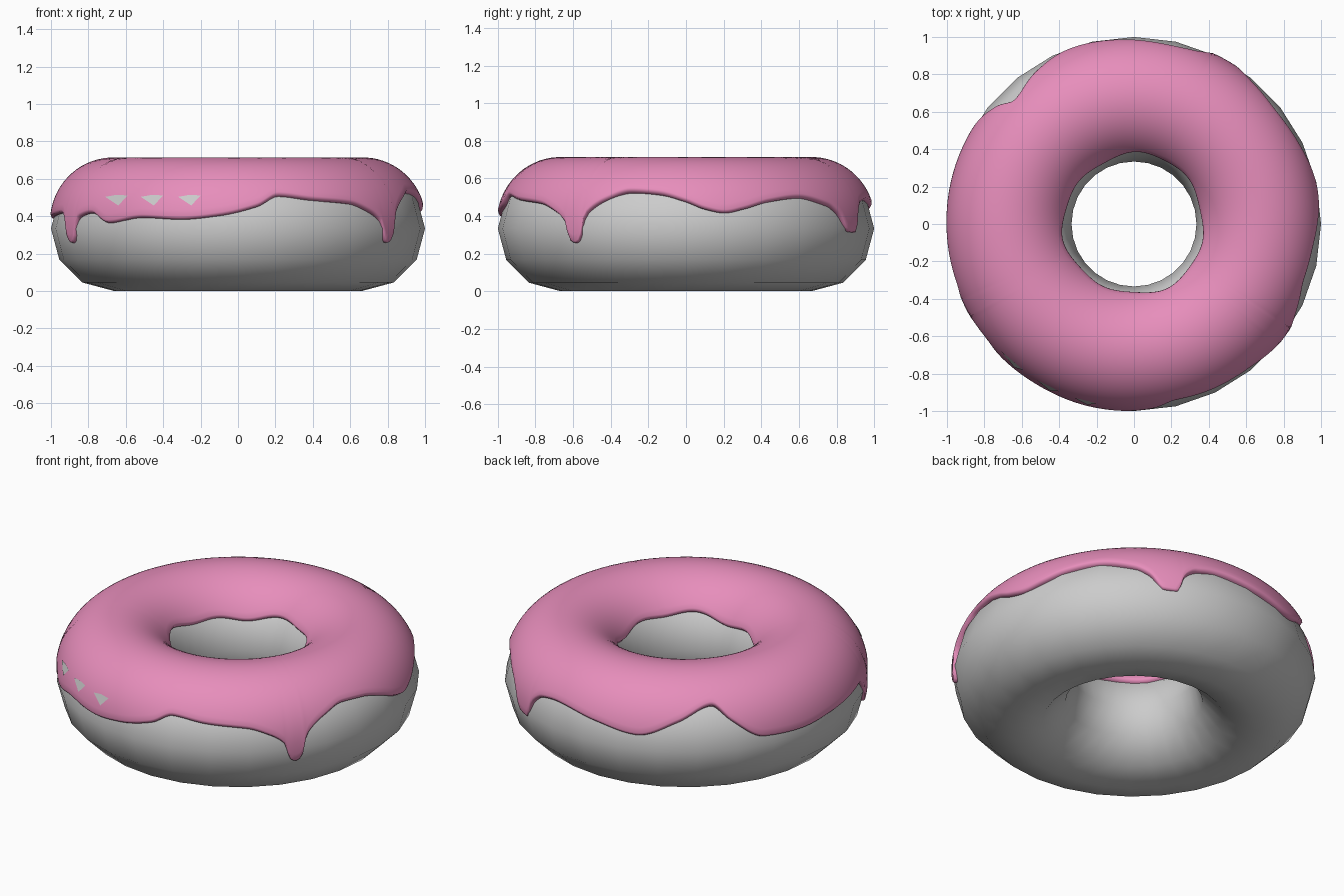
import bpy, bmesh, math
from math import sin, cos, asin, radians, pi

if "Cube" in bpy.data.objects:
    bpy.data.objects.remove(bpy.data.objects["Cube"])

R, r, CZ = 0.667, 0.333, 0.334

# lower outer edge of the icing: (angle in degrees, height)
EDGE = [(0, .48), (6, .44), (12, .42), (18, .44), (27, .48), (38, .50), (50, .46),
        (55, .41), (59.5, .315), (64, .31), (66.5, .42), (71, .475), (78, .49),
        (95, .455), (109, .42), (122, .50), (134, .575), (140, .50), (151, .385),
        (164, .375), (178, .395), (190, .41), (199, .42), (202.5, .38), (204.5, .265),
        (206.5, .25), (208.5, .27), (210.5, .39), (218, .42), (226, .365), (239, .395),
        (252, .385), (264, .405), (276, .455), (283, .51), (294, .49), (308, .47),
        (315, .43), (320, .37), (321.7, .27), (323.5, .25), (325.5, .27), (327.5, .41),
        (335, .495), (342, .53), (351, .52)]


def edge_height(a):
    """Periodic smooth interpolation that never overshoots."""
    n = len(EDGE)
    a %= 360
    i = max(k for k in range(n) if EDGE[k][0] <= a)

    def pt(k):
        return EDGE[k % n][0] + 360 * (k // n), EDGE[k % n][1]

    def slope(k):
        (x0, y0), (x1, y1), (x2, y2) = pt(k - 1), pt(k), pt(k + 1)
        s, t = (y1 - y0) / (x1 - x0), (y2 - y1) / (x2 - x1)
        return 2 * s * t / (s + t) if s * t > 0 else 0

    (x0, y0), (x1, y1) = pt(i), pt(i + 1)
    h = x1 - x0
    t = (a - x0) / h
    return ((2*t**3 - 3*t**2 + 1) * y0 + (t**3 - 2*t**2 + t) * h * slope(i)
            + (3*t**2 - 2*t**3) * y1 + (t**3 - t**2) * h * slope(i + 1))


def icing_radius(phi):
    """Icing is thick on top and thin around the sides."""
    return 0.339 + 0.041 * max(sin(phi), 0) ** 1.3


def torus_point(theta, phi, rad):
    d = R + rad * cos(phi)
    return d * cos(theta), d * sin(theta), CZ + rad * sin(phi)


def make_object(name, bm, mat=None):
    bmesh.ops.recalc_face_normals(bm, faces=bm.faces)
    me = bpy.data.meshes.new(name)
    bm.to_mesh(me)
    bm.free()
    me.shade_smooth()
    if mat:
        me.materials.append(mat)
    ob = bpy.data.objects.new(name, me)
    bpy.context.collection.objects.link(ob)
    return ob


# dough ring
bpy.ops.mesh.primitive_torus_add(major_segments=28, minor_segments=12,
                                 major_radius=R, minor_radius=r, location=(0, 0, CZ))
dough = bpy.context.object
dough.name = "dough"
bpy.ops.object.shade_smooth()

# icing shell with dripping outer edge and rounded lips
pink = bpy.data.materials.new("pink_icing")
pink.diffuse_color = (0.80, 0.27, 0.50, 1)
pink.use_nodes = True
pink.node_tree.nodes["Principled BSDF"].inputs["Base Color"].default_value = pink.diffuse_color
N, M = 360, 26
bm = bmesh.new()
rings = []
for i in range(N):
    th = radians(i * 360 / N)
    lo = asin((edge_height(i * 360 / N) - CZ) / 0.345)
    hi = radians(147 + 3 * sin(3 * th + 1) + 2 * sin(7 * th))
    row = [(lo + .03, .30), (lo, icing_radius(lo) - .02), (lo + .015, icing_radius(lo) - .004)]
    for j in range(M + 1):
        p = lo + .045 + (hi - lo - .09) * j / M
        row.append((p, icing_radius(p)))
    row += [(hi - .015, icing_radius(hi) - .004), (hi, icing_radius(hi) - .02), (hi - .03, .30)]
    rings.append([bm.verts.new(torus_point(th, p, q)) for p, q in row])
for i in range(N):
    a, b = rings[i], rings[(i + 1) % N]
    for j in range(len(a) - 1):
        bm.faces.new((a[j], b[j], b[j + 1], a[j + 1]))
icing = make_object("icing", bm, pink)

# three small bare spots where dough shows through at the front left
bm = bmesh.new()
for x in (-0.65, -0.46, -0.26):
    vs = []
    for dx, z in ((-.06, .505), (0, .515), (.06, .512), (.01, .46)):
        phi = asin((z - CZ) / 0.362)
        rad = icing_radius(phi) + .004
        d = R + rad * cos(phi)
        vs.append(bm.verts.new((x + dx, -math.sqrt(d * d - (x + dx) ** 2), CZ + rad * sin(phi))))
    bm.faces.new(vs)
make_object("bare_spots", bm)
